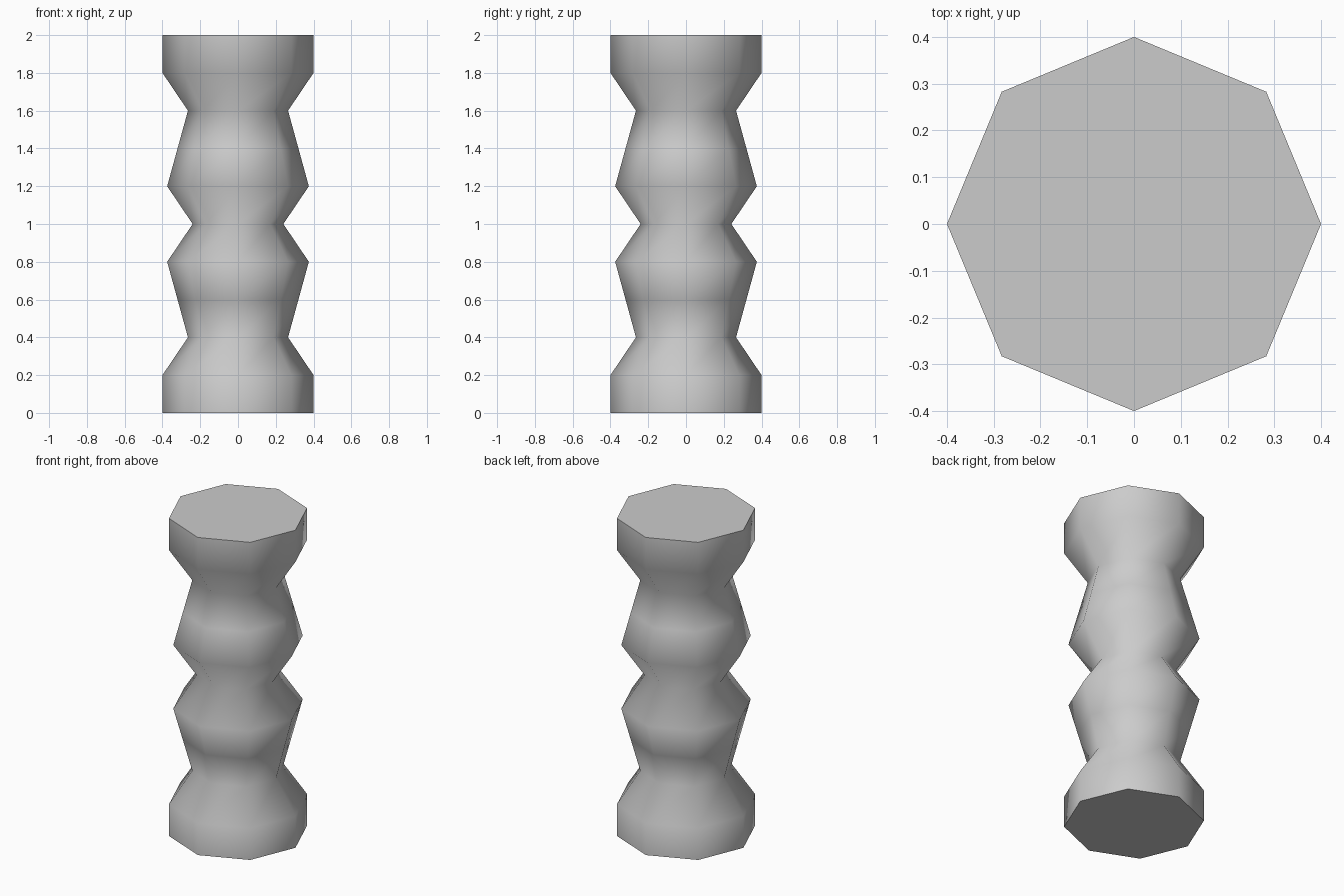
import bpy, bmesh, math

if "Cube" in bpy.data.objects:
    bpy.data.objects.remove(bpy.data.objects["Cube"])

SIDES = 8
# Lower half of the turned profile (radius, height), mirrored about z = 1
half = [(0.40, 0.0), (0.40, 0.2), (0.265, 0.4), (0.32, 0.6), (0.375, 0.8)]
profile = half + [(0.24, 1.0)] + [(r, 2.0 - z) for r, z in reversed(half)]

bm = bmesh.new()
rings = []
for r, z in profile:
    rings.append([bm.verts.new((r * math.cos(math.tau * i / SIDES),
                                r * math.sin(math.tau * i / SIDES), z))
                  for i in range(SIDES)])

# Smooth side bands
for low, high in zip(rings, rings[1:]):
    for i in range(SIDES):
        j = (i + 1) % SIDES
        bm.faces.new((low[i], low[j], high[j], high[i])).smooth = True

# Flat end caps with crisp rims
for ring in (rings[0][::-1], rings[-1]):
    cap = bm.faces.new(ring)
    cap.smooth = False
    for edge in cap.edges:
        edge.smooth = False

mesh = bpy.data.meshes.new("turned_column")
bm.to_mesh(mesh)
bm.free()
column = bpy.data.objects.new("turned_column", mesh)
bpy.context.collection.objects.link(column)
